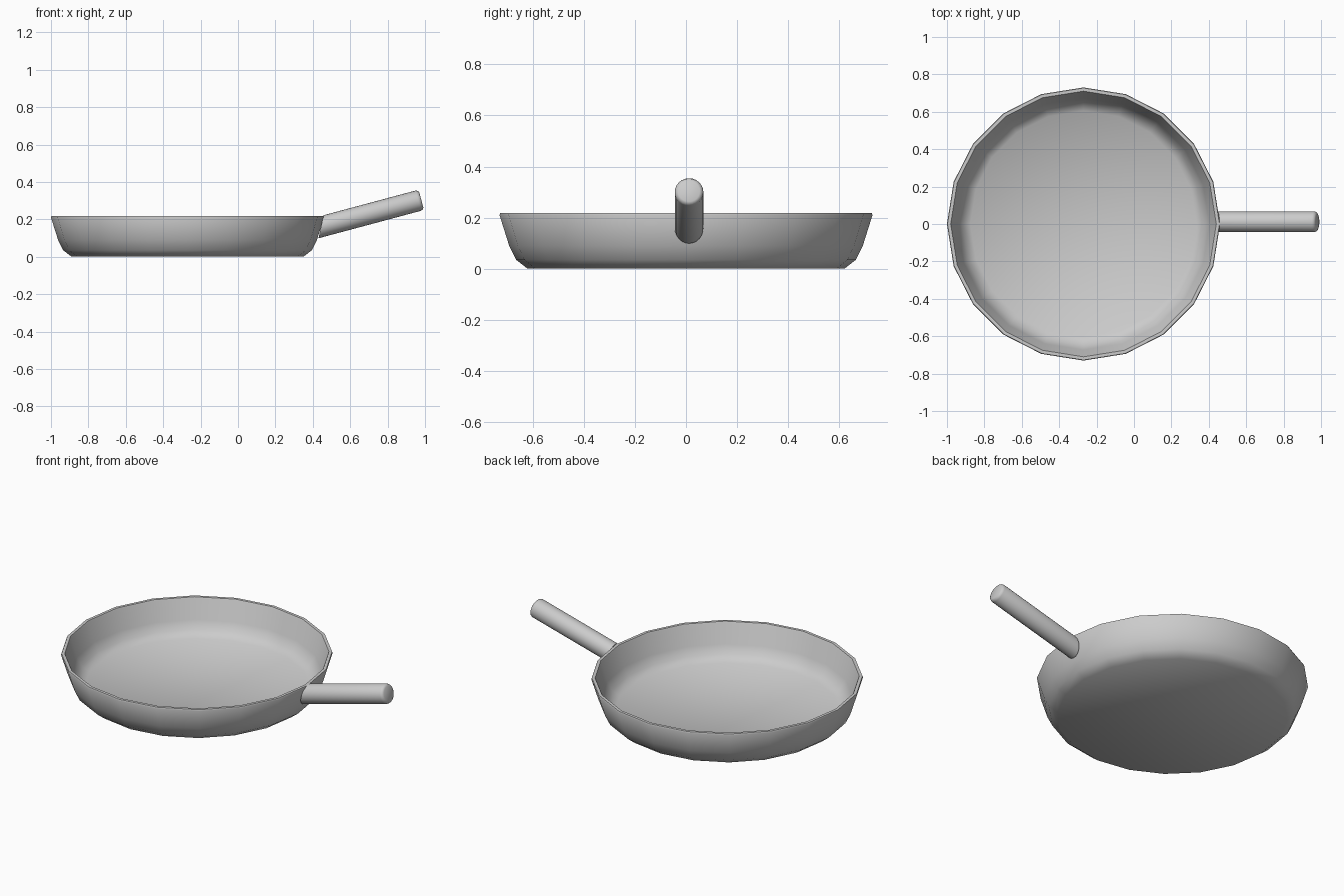
import bpy, bmesh
from math import sin, cos, pi, radians
from mathutils import Vector

if "Cube" in bpy.data.objects:
    bpy.data.objects.remove(bpy.data.objects["Cube"])


def loft(name, rings, angle):
    """Skin equal-sided rings in order and cap both ends."""
    bm = bmesh.new()
    loops = [[bm.verts.new(p) for p in ring] for ring in rings]
    n = len(loops[0])
    for a, b in zip(loops, loops[1:]):
        for i in range(n):
            j = (i + 1) % n
            bm.faces.new((a[i], a[j], b[j], b[i]))
    bm.faces.new(loops[0][::-1])
    bm.faces.new(loops[-1])
    bmesh.ops.recalc_face_normals(bm, faces=bm.faces[:])
    mesh = bpy.data.meshes.new(name)
    bm.to_mesh(mesh)
    bm.free()
    obj = bpy.data.objects.new(name, mesh)
    bpy.context.collection.objects.link(obj)
    bpy.ops.object.select_all(action='DESELECT')
    obj.select_set(True)
    bpy.context.view_layer.objects.active = obj
    bpy.ops.object.shade_smooth_by_angle(angle=radians(angle))
    return obj


# Pan bowl: 20-sided revolved profile (radius, height), outside then inside
profile = [(0.62, 0.0), (0.665, 0.035), (0.692, 0.09), (0.73, 0.21),
           (0.727, 0.218), (0.71, 0.218), (0.706, 0.21),
           (0.673, 0.10), (0.648, 0.052), (0.605, 0.02)]
N = 20
rings = [[(-0.27 + r * cos(2 * pi * i / N), r * sin(2 * pi * i / N), z)
          for i in range(N)] for r, z in profile]
loft("pan_bowl", rings, 50)

# Handle: tilted round bar, its root cut to follow the pan wall
axis = Vector((cos(radians(15)), 0, sin(radians(15))))
up = Vector((-axis.z, 0, axis.x))
side = Vector((0, 1, 0))
tip = Vector((0.98, 0.012, 0.304))
R, M = 0.056, 24


def bar_ring(back, r, shear=0.0):
    ring = []
    for i in range(M):
        a = 2 * pi * i / M
        ring.append(tip - axis * (back - shear * sin(a))
                    + side * r * cos(a) + up * r * sin(a))
    return ring


loft("handle", [bar_ring(0.555, R, 0.029), bar_ring(0.016, R),
                bar_ring(0.005, R - 0.005), bar_ring(0.0, R - 0.014)], 40)
